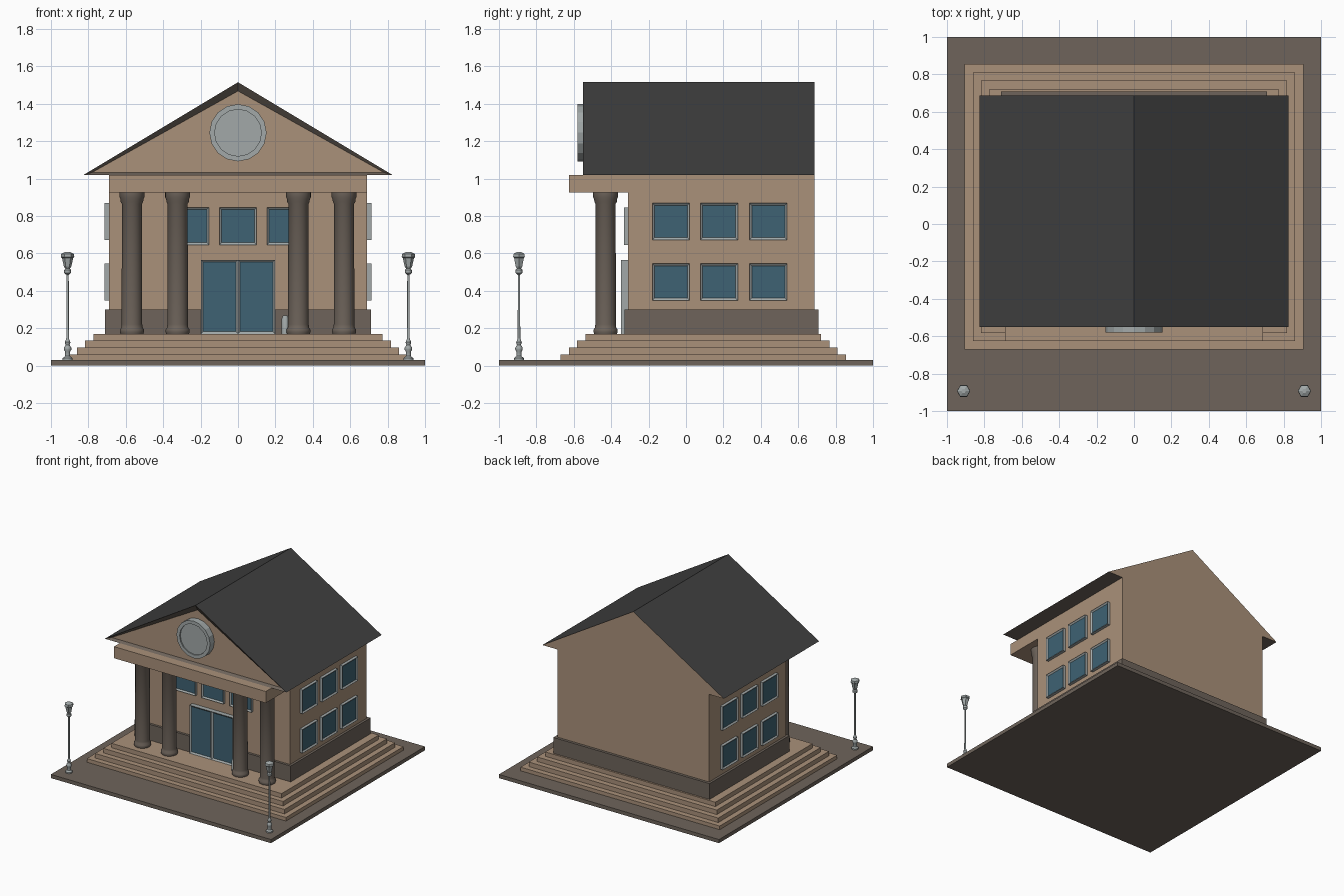
import bpy, bmesh, math
from mathutils import Matrix, Vector

if "Cube" in bpy.data.objects:
    bpy.data.objects.remove(bpy.data.objects["Cube"])


def material(name, rgb):
    lin = [(c / 255 / 12.92) if c < 11 else ((c / 255 + 0.055) / 1.055) ** 2.4 for c in rgb]
    m = bpy.data.materials.new(name)
    m.diffuse_color = (*lin, 1)
    m.use_nodes = True
    m.node_tree.nodes["Principled BSDF"].inputs["Base Color"].default_value = m.diffuse_color
    return m


STONE = material("dark stone", (110, 100, 91))
WALL = material("tan wall", (170, 145, 122))
ROOF = material("charcoal roof", (63, 63, 63))
GREY = material("pale grey metal", (162, 169, 169))
GLASS = material("blue glass", (62, 98, 115))


def finish(bm, name, mats, smooth=False):
    bmesh.ops.recalc_face_normals(bm, faces=bm.faces)
    me = bpy.data.meshes.new(name)
    bm.to_mesh(me)
    bm.free()
    for m in mats:
        me.materials.append(m)
    if smooth:
        me.shade_smooth()
        me.set_sharp_from_angle(angle=math.radians(35))
    ob = bpy.data.objects.new(name, me)
    bpy.context.collection.objects.link(ob)
    return ob


def add_box(bm, lo, hi):
    lo, hi = Vector(lo), Vector(hi)
    mat = Matrix.Translation((lo + hi) / 2) @ Matrix.Diagonal((*(hi - lo), 1))
    return bmesh.ops.create_cube(bm, size=1, matrix=mat)["verts"]


def box(name, lo, hi, mat):
    bm = bmesh.new()
    add_box(bm, lo, hi)
    return finish(bm, name, [mat])


def lathe(name, profile, loc, mat, sides, smooth=True):
    """Turn (radius, height) points about the vertical axis, with closed ends."""
    bm = bmesh.new()
    rings = [[bm.verts.new((r * math.cos(a), r * math.sin(a), z))
              for a in (2 * math.pi * i / sides for i in range(sides))] for r, z in profile]
    for a, b in zip(rings, rings[1:]):
        for i in range(sides):
            j = (i + 1) % sides
            bm.faces.new((a[i], a[j], b[j], b[i]))
    bm.faces.new(rings[0][::-1])
    bm.faces.new(rings[-1])
    ob = finish(bm, name, [mat], smooth)
    ob.location = loc
    return ob


def window(name, w, h, loc, turn=0, depth=0.045, leaves=1):
    """Framed panes facing -y with the front plane at loc, turned about z."""
    bm = bmesh.new()
    lw = w / leaves
    for k in range(leaves):
        x = -w / 2 + k * lw
        add_box(bm, (x, 0, -h / 2), (x + lw, depth, h / 2))
    bm.normal_update()
    for f in [f for f in bm.faces if f.normal.y < -0.9]:
        bmesh.ops.inset_region(bm, faces=[f], thickness=0.017, depth=-0.01)
        f.material_index = 1
    ob = finish(bm, name, [GREY, GLASS])
    ob.location = loc
    ob.rotation_euler.z = turn
    return ob


# Ground slab and four steps
box("ground_slab", (-1, -1, 0), (1, 1, 0.03), STONE)
heights = [0.02, 0.06, 0.097, 0.134, 0.17]
for i in range(4):
    d = 0.044 * i
    box(f"step_{i + 1}", (-0.905 + d, -0.67 + d, heights[i]),
        (0.905 - d, 0.855 - d, heights[i + 1]), WALL)

# Main building
box("plinth", (-0.71, -0.33, 0.17), (0.71, 0.708, 0.30), STONE)
box("main_walls", (-0.69, -0.31, 0.17), (0.69, 0.686, 1.02), WALL)
box("portico_beam", (-0.69, -0.625, 0.925), (0.69, -0.30, 1.02), WALL)

# Gabled roof with a recessed front pediment
bm = bmesh.new()
tri = [(-0.825, 1.02), (0.825, 1.02), (0, 1.515)]
front = [bm.verts.new((x, -0.55, z)) for x, z in tri]
back = [bm.verts.new((x, 0.686, z)) for x, z in tri]
pediment = bm.faces.new(front)
bm.faces.new(back[::-1])
for i in range(3):
    j = (i + 1) % 3
    bm.faces.new((front[i], back[i], back[j], front[j]))
bmesh.ops.recalc_face_normals(bm, faces=bm.faces)
for f in bm.faces:
    f.material_index = 1 if f.normal.z > 0.3 else 2 if f.normal.y > 0.9 else 0
bmesh.ops.inset_region(bm, faces=[pediment], thickness=0.047, depth=-0.025)
pediment.material_index = 2
finish(bm, "gable_roof", [STONE, ROOF, WALL])

# Round medallion on the pediment
medallion = lathe("pediment_medallion",
                  [(0.153, 0), (0.153, 0.07), (0.125, 0.07), (0.125, 0.06)],
                  (0, -0.51, 1.245), GREY, 16, False)
medallion.rotation_euler.x = math.pi / 2

# Portico columns
column = [(0.061, 0.17), (0.064, 0.18), (0.064, 0.193), (0.056, 0.205), (0.055, 0.22),
          (0.054, 0.865), (0.06, 0.875), (0.061, 0.89), (0.066, 0.90), (0.066, 0.925)]
for i, x in enumerate((-0.567, -0.323, 0.323, 0.567)):
    lathe(f"column_{i + 1}", column, (x, -0.43, 0), STONE, 32)

# Small bollard beside a column
lathe("bollard", [(0.02, 0.17), (0.02, 0.25), (0.012, 0.268)], (0.253, -0.41, 0), GREY, 12)

# Double door and windows
window("double_door", 0.396, 0.395, (0, -0.348, 0.3675), leaves=2)
for i in (-1, 0, 1):
    window(f"front_window_{i + 2}", 0.2, 0.2, (0.255 * i, -0.332, 0.746))
for side, s in (("right", 1), ("left", -1)):
    for i, y in enumerate((-0.08, 0.177, 0.44)):
        for row, z in (("lower", 0.447), ("upper", 0.77)):
            window(f"{side}_{row}_window_{i + 1}", 0.2, 0.196, (s * 0.714, y, z), s * math.pi / 2)

# Street lamps
post = [(0.026, 0.03), (0.026, 0.04), (0.014, 0.05), (0.014, 0.075), (0.02, 0.085), (0.02, 0.095),
        (0.011, 0.11), (0.015, 0.125), (0.007, 0.145), (0.006, 0.485), (0.018, 0.495),
        (0.018, 0.512), (0.01, 0.52)]
lantern = [(0.012, 0.518), (0.02, 0.53), (0.03, 0.575), (0.036, 0.58), (0.034, 0.597),
           (0.022, 0.603), (0.012, 0.608)]
for side, s in (("right", 1), ("left", -1)):
    lathe(f"{side}_lamp_post", post, (s * 0.911, -0.893, 0), GREY, 12)
    lathe(f"{side}_lantern", lantern, (s * 0.911, -0.893, 0), GREY, 6, False)
